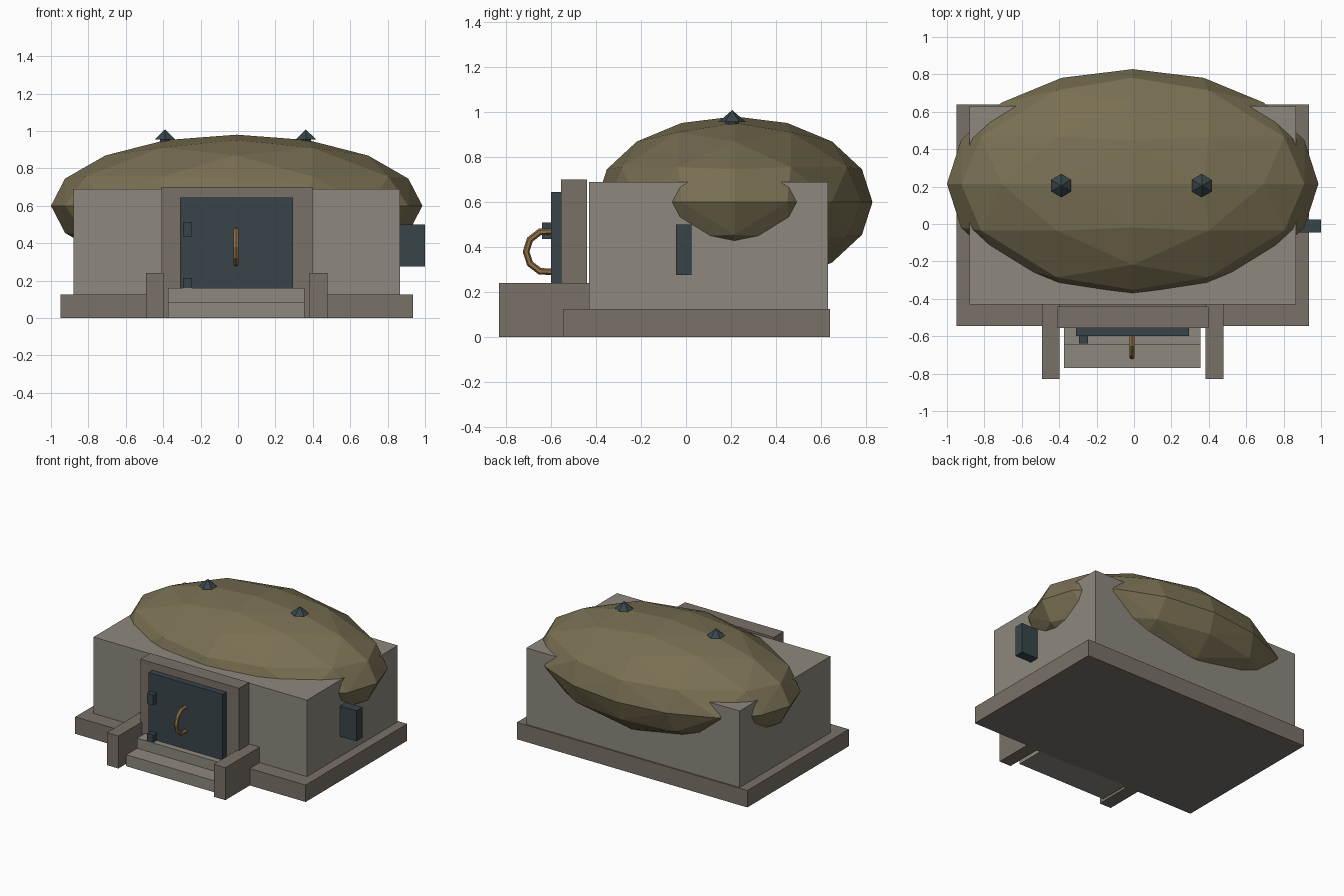
import bpy, bmesh, math
from mathutils import Vector

if "Cube" in bpy.data.objects:
    bpy.data.objects.remove(bpy.data.objects["Cube"])

CX = -0.007  # symmetry line of the building


def material(name, rgb):
    m = bpy.data.materials.new(name)
    m.diffuse_color = (*rgb, 1)
    m.use_nodes = True
    m.node_tree.nodes["Principled BSDF"].inputs["Base Color"].default_value = m.diffuse_color
    return m


CONCRETE = material("concrete", (0.27, 0.25, 0.21))
TRIM = material("dark_concrete", (0.19, 0.165, 0.14))
EARTH = material("earth", (0.19, 0.16, 0.085))
STEEL = material("steel", (0.04, 0.06, 0.068))
RUST = material("rust", (0.28, 0.16, 0.06))


def finish(name, bm, mat):
    bmesh.ops.recalc_face_normals(bm, faces=bm.faces)
    me = bpy.data.meshes.new(name)
    bm.to_mesh(me)
    bm.free()
    me.materials.append(mat)
    ob = bpy.data.objects.new(name, me)
    bpy.context.collection.objects.link(ob)
    return ob


def box(name, x, y, z, mat):
    bm = bmesh.new()
    bmesh.ops.create_cube(bm, size=1)
    for v in bm.verts:
        v.co = Vector([(a + b) / 2 + c * (b - a) for c, (a, b) in zip(v.co, (x, y, z))])
    return finish(name, bm, mat)


# Main building
box("plinth", (-0.95, 0.935), (-0.545, 0.64), (0, 0.125), TRIM)
box("body", (-0.88, 0.865), (-0.43, 0.63), (0.12, 0.69), CONCRETE)

# Faceted earth mound: subdivided octahedron stretched to an ellipsoid
bm = bmesh.new()
for axis in range(3):
    for s in (-1, 1):
        p = Vector((0, 0, 0))
        p[axis] = s
        bm.verts.new(p)
bmesh.ops.convex_hull(bm, input=bm.verts)
for _ in range(2):
    bmesh.ops.subdivide_edges(bm, edges=bm.edges[:], cuts=1, use_grid_fill=True)
    for v in bm.verts:
        v.co.normalize()
for v in bm.verts:
    v.co = Vector((CX + v.co.x * 0.993, 0.215 + v.co.y * 0.613, 0.6 + v.co.z * 0.38))
finish("earth_mound", bm, EARTH)

# Roof vents: hexagonal cap on a short pipe
for side, x in (("left", -0.39), ("right", 0.363)):
    bm = bmesh.new()
    for r1, r2, z0, z1 in ((0.03, 0.03, 0.88, 0.96), (0.062, 0, 0.955, 1.008)):
        new = bmesh.ops.create_cone(bm, cap_ends=True, segments=6, radius1=r1,
                                    radius2=r2, depth=z1 - z0)["verts"]
        bmesh.ops.translate(bm, verts=new, vec=(x, 0.205, (z0 + z1) / 2))
    bmesh.ops.remove_doubles(bm, verts=bm.verts, dist=1e-5)
    finish("vent_" + side, bm, STEEL)

# Entrance: frame, door, hinges
box("door_frame", (-0.41, 0.397), (-0.555, -0.44), (0, 0.70), TRIM)
box("door", (-0.31, 0.293), (-0.60, -0.55), (0.155, 0.645), STEEL)
for i, z in enumerate((0.14, 0.435)):
    box(f"hinge_{i}", (-0.295, -0.245), (-0.64, -0.595), (z, z + 0.075), STEEL)

# Curved door handle
N, SIDES = 6, 6
bm = bmesh.new()
rings = []
for i in range(N + 1):
    a = math.radians(-105 + 210 * i / N)
    ring = []
    for j in range(SIDES):
        b = 2 * math.pi * j / SIDES
        r = 0.093 + 0.015 * math.cos(b)
        ring.append(bm.verts.new((-0.01 + 0.015 * math.sin(b),
                                  -0.617 - r * math.cos(a), 0.38 + r * math.sin(a))))
    rings.append(ring)
for p, q in zip(rings, rings[1:]):
    for j in range(SIDES):
        k = (j + 1) % SIDES
        bm.faces.new((p[j], p[k], q[k], q[j]))
bm.faces.new(rings[0])
bm.faces.new(rings[-1])
finish("door_handle", bm, RUST)

# Steps and flanking cheek walls
box("step_lower", (-0.375, 0.355), (-0.77, -0.54), (0, 0.085), CONCRETE)
box("step_upper", (-0.375, 0.355), (-0.645, -0.54), (0.085, 0.16), CONCRETE)
for side, s in (("left", -1), ("right", 1)):
    x = sorted((CX + s * 0.39, CX + s * 0.485))
    box("cheek_wall_" + side, x, (-0.83, -0.43), (0, 0.24), TRIM)

# Utility box on the right wall
box("utility_box", (0.86, 1.0), (-0.045, 0.025), (0.275, 0.50), STEEL)
